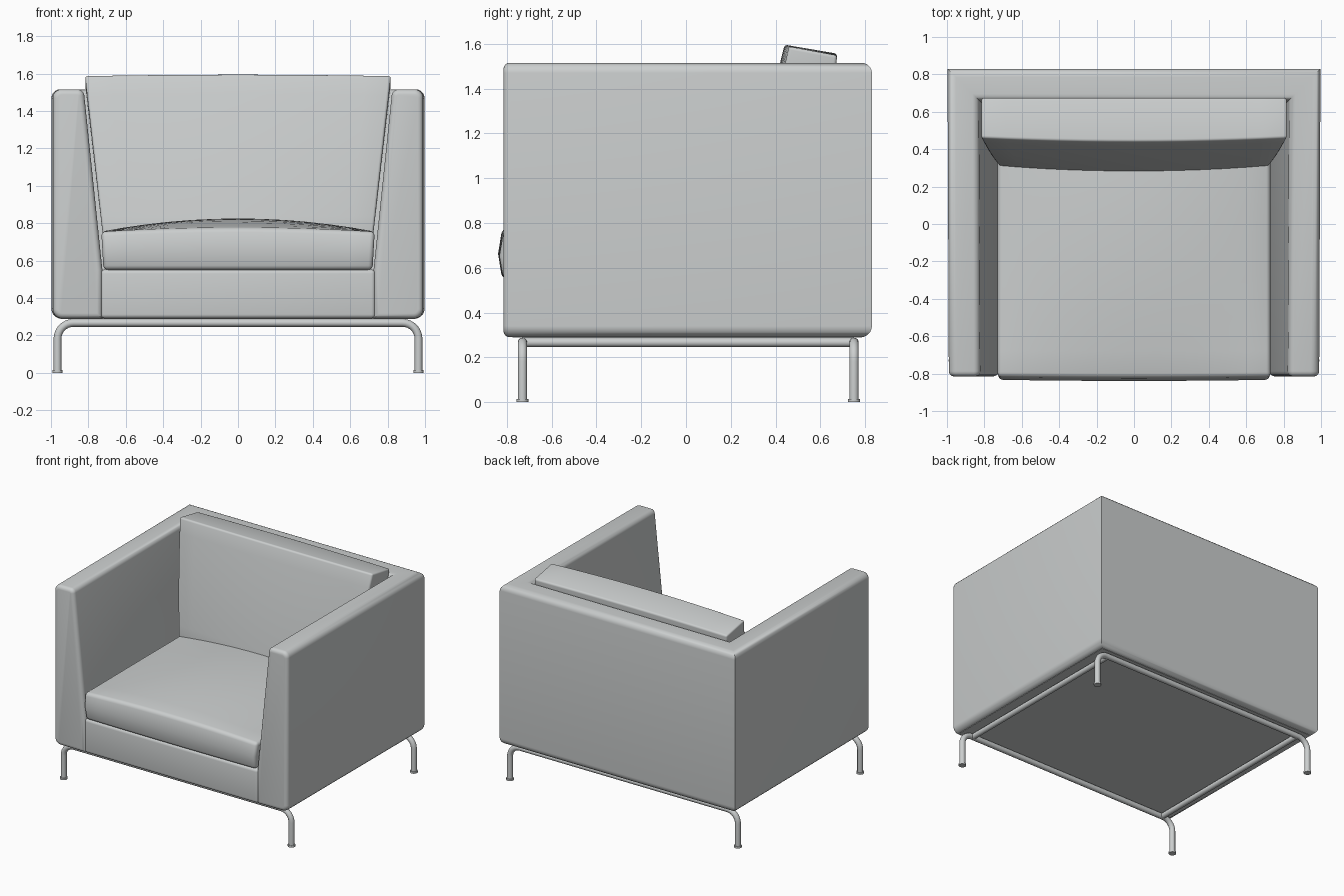
import bpy, bmesh, math
from mathutils import Vector

if "Cube" in bpy.data.objects:
    bpy.data.objects.remove(bpy.data.objects["Cube"])

grey = bpy.data.materials.new("light_grey")
grey.diffuse_color = (0.6, 0.62, 0.62, 1)
grey.use_nodes = True
grey.node_tree.nodes["Principled BSDF"].inputs["Base Color"].default_value = grey.diffuse_color


def finish(obj):
    """Apply modifiers / convert to mesh, colour and smooth."""
    bpy.ops.object.select_all(action='DESELECT')
    obj.select_set(True)
    bpy.context.view_layer.objects.active = obj
    bpy.ops.object.convert(target='MESH')
    obj = bpy.context.object
    obj.data.materials.clear()
    obj.data.materials.append(grey)
    bpy.ops.object.shade_smooth_by_angle(angle=math.radians(35))
    return obj


def from_bmesh(name, bm, bevel, limit='ANGLE'):
    bmesh.ops.recalc_face_normals(bm, faces=bm.faces[:])
    mesh = bpy.data.meshes.new(name)
    bm.to_mesh(mesh)
    bm.free()
    obj = bpy.data.objects.new(name, mesh)
    bpy.context.collection.objects.link(obj)
    if bevel:
        mod = obj.modifiers.new("rounding", 'BEVEL')
        mod.width, mod.segments = bevel, 4
        mod.limit_method = limit
        mod.angle_limit = math.radians(40)
        mod.use_clamp_overlap = False
    return finish(obj)


def block(name, shape, cuts=(1, 1, 1), bevel=0.02):
    """Cube split into cells, each point (-1..1) placed by shape(u, v, w)."""
    bm = bmesh.new()
    bmesh.ops.create_cube(bm, size=2)
    for axis, n in enumerate(cuts):
        normal = Vector((0, 0, 0))
        normal[axis] = 1
        for i in range(1, n):
            bmesh.ops.bisect_plane(bm, geom=bm.verts[:] + bm.edges[:] + bm.faces[:],
                                   plane_co=normal * (2 * i / n - 1), plane_no=normal)
    for v in bm.verts:
        v.co = shape(*v.co)
    return from_bmesh(name, bm, bevel)


def box(name, lo, hi, bevel):
    return block(name, lambda *p: Vector([a + (b - a) * (t + 1) / 2
                                          for a, b, t in zip(lo, hi, p)]), bevel=bevel)


def rounded_outline(corners):
    """Corners (a, z, radius) to a list of points with arcs."""
    out = []
    for i, (a, z, r) in enumerate(corners):
        p = Vector((a, z))
        d0 = (Vector(corners[i - 1][:2]) - p).normalized()
        d1 = (Vector(corners[(i + 1) % len(corners)][:2]) - p).normalized()
        if r == 0:
            out.append(p)
            continue
        half = d0.angle(d1) / 2
        reach = r / math.tan(half)
        centre = p + (d0 + d1).normalized() * (r / math.sin(half))
        s, e = p + d0 * reach - centre, p + d1 * reach - centre
        for k in range(6):
            out.append(centre + (s.lerp(e, k / 5)).normalized() * r)
    return out


# Arms and back: one tapered profile swept round three sides with mitred corners
profile = rounded_outline([(0, 0.29, 0.05), (0, 1.515, 0.045), (0.165, 1.515, 0.035),
                           (0.265, 0.55, 0), (0.265, 0.29, 0)])
bm = bmesh.new()
path = [((-0.99, -0.815), (1, 0)), ((-0.997, 0.83), (1, -1)),
        ((0.997, 0.83), (-1, -1)), ((0.99, -0.815), (-1, 0))]
rings = [[bm.verts.new((x + dx * p.x, y + dy * p.x, p.y)) for p in profile]
         for (x, y), (dx, dy) in path]
n = len(profile)
for r0, r1 in zip(rings, rings[1:]):
    for i in range(n):
        j = (i + 1) % n
        bm.faces.new((r0[i], r0[j], r1[j], r1[i]))
caps = [bm.faces.new(rings[0]), bm.faces.new(rings[-1])]
weight = bm.edges.layers.float.new("bevel_weight_edge")
for cap in caps:
    for e in cap.edges:
        e[weight] = 1
from_bmesh("arms_and_back", bm, 0.028, 'WEIGHT')

# Front rail under the seat and flat underside
box("seat_base", (-0.735, -0.812, 0.291), (0.735, 0.62, 0.552), 0.022)
box("underside", (-0.95, -0.775, 0.288), (0.95, 0.785, 0.33), 0)


# Seat cushion with a crowned top and bulging front
def seat_shape(u, v, w):
    x = u * (0.725 + 0.006 * w)
    y = -0.815 + (v + 1) / 2 * 1.36
    if v < -0.99:
        y -= 0.018 * (1 - w * w) + 0.006 * (1 - u * u)
    crown = (1 - u * u) * (0.02 + 0.05 * (1 - ((v - 0.2) / 1.2) ** 2))
    z = 0.55 + (w + 1) / 2 * (0.205 + crown)
    return Vector((x, y, z))


block("seat_cushion", seat_shape, (12, 10, 2), 0.024)


# Back cushion: leaning, wider at the top, slightly domed front
def back_shape(u, v, w):
    t = (w + 1) / 2
    front = 0.31 + 0.15 * t - (1 - u * u) * (0.04 - 0.02 * t) - 0.012 * (1 - w * w)
    back = 0.585 + 0.09 * t
    s = (v + 1) / 2
    top = 1.588 + 0.008 * (1 - u * u) - 0.04 * s
    return Vector((u * (0.722 + 0.096 * t), front + (back - front) * s,
                   0.73 + (top - 0.73) * t))


block("back_cushion", back_shape, (12, 1, 8), 0.014)


# Tubular steel frame
def tube(name, points, radius=0.021):
    cu = bpy.data.curves.new(name, 'CURVE')
    cu.dimensions = '3D'
    cu.bevel_depth, cu.bevel_resolution = radius, 4
    cu.use_fill_caps = True
    sp = cu.splines.new('POLY')
    sp.points.add(len(points) - 1)
    for p, co in zip(sp.points, points):
        p.co = (*co, 1)
    obj = bpy.data.objects.new(name, cu)
    bpy.context.collection.objects.link(obj)
    return finish(obj)


LEG_X, BAR_Z, BEND = 0.965, 0.267, 0.085
for label, y in (("front", -0.73), ("back", 0.75)):
    right = [(LEG_X, y, 0.005)]
    for k in range(9):
        a = math.pi / 2 * k / 8
        right.append((LEG_X - BEND + BEND * math.cos(a), y, BAR_Z - BEND + BEND * math.sin(a)))
    left = [(-x, y, z) for x, y, z in reversed(right)]
    tube(label + "_leg_frame", right + left)
    for side, sx in (("left", -1), ("right", 1)):
        tube(f"{label}_{side}_foot", [(sx * LEG_X, y, 0), (sx * LEG_X, y, 0.014)], 0.027)
for side, sx in (("left", -1), ("right", 1)):
    tube(side + "_side_rail", [(sx * 0.87, -0.73, BAR_Z), (sx * 0.87, 0.75, BAR_Z)])
